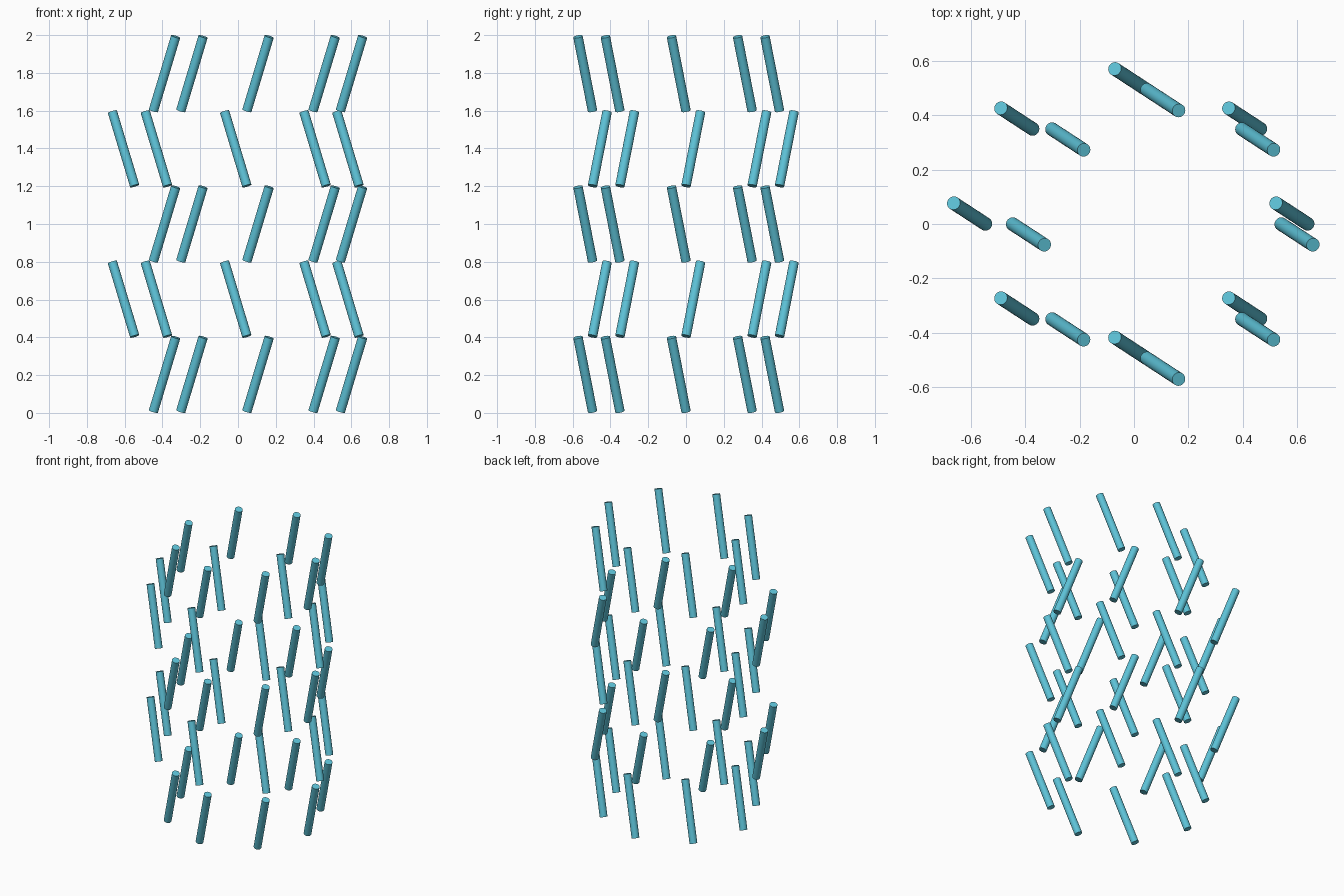
import bpy
import math
from mathutils import Vector

cube = bpy.data.objects.get("Cube")
if cube:
    bpy.data.objects.remove(cube, do_unlink=True)

# One colour for every rod
teal = bpy.data.materials.new("light_teal")
teal.use_nodes = True
colour = (0.11, 0.54, 0.68, 1)
teal.diffuse_color = colour
teal.node_tree.nodes["Principled BSDF"].inputs["Base Color"].default_value = colour

ROD_RADIUS = 0.025
LAYERS = 5
RODS = 8
PITCH = 0.398
RISE = 0.392
BASE_Z = 0.008
RING_CENTRE = Vector((0.047, 0, 0))


def add_rod(name, start, end):
    """Straight cylinder between two points, with smooth sides and flat caps."""
    axis = end - start
    bpy.ops.mesh.primitive_cylinder_add(
        vertices=32, radius=ROD_RADIUS, depth=axis.length,
        location=(start + end) / 2,
        rotation=axis.to_track_quat('Z', 'Y').to_euler())
    rod = bpy.context.object
    rod.name = name
    rod.data.materials.append(teal)
    bpy.ops.object.shade_smooth_by_angle(angle=math.radians(40))


# Stacked rings of rods, leaning alternately one way and the other
for layer in range(LAYERS):
    wide = layer % 2 == 1
    radius_x = 0.594 if wide else 0.495
    radius_y = 0.495
    lean = Vector((0.118, -0.077, 0)) * (-1 if wide else 1)
    lean.z = RISE
    for i in range(RODS):
        angle = math.tau * i / RODS
        foot = RING_CENTRE + Vector((radius_x * math.cos(angle),
                                     radius_y * math.sin(angle),
                                     BASE_Z + layer * PITCH))
        add_rod(f"rod_layer_{layer + 1}_{i + 1}", foot, foot + lean)
